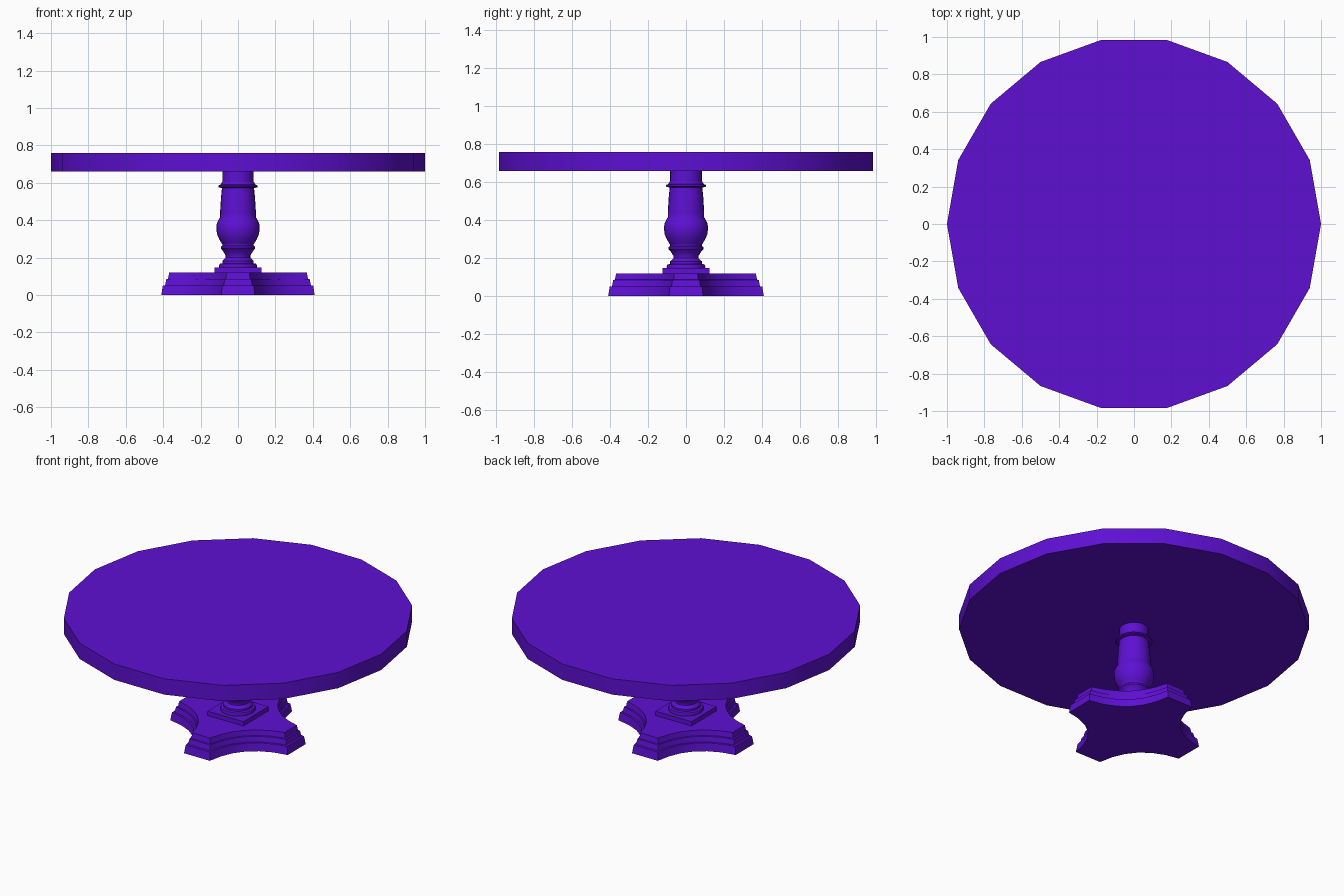
import bpy, bmesh
from math import sin, cos, pi, radians

if "Cube" in bpy.data.objects:
    bpy.data.objects.remove(bpy.data.objects["Cube"])

mat = bpy.data.materials.new("violet")
mat.diffuse_color = (0.11, 0.005, 0.65, 1)
mat.use_nodes = True
mat.node_tree.nodes["Principled BSDF"].inputs["Base Color"].default_value = mat.diffuse_color


def loft(name, rings):
    """Skin a stack of equal-length rings and cap both ends."""
    bm = bmesh.new()
    loops = [[bm.verts.new(p) for p in ring] for ring in rings]
    n = len(loops[0])
    for a, b in zip(loops, loops[1:]):
        for i in range(n):
            j = (i + 1) % n
            bm.faces.new((a[i], a[j], b[j], b[i]))
    bm.faces.new(loops[0][::-1])
    bm.faces.new(loops[-1])
    bmesh.ops.recalc_face_normals(bm, faces=bm.faces)
    me = bpy.data.meshes.new(name)
    bm.to_mesh(me)
    bm.free()
    ob = bpy.data.objects.new(name, me)
    bpy.context.collection.objects.link(ob)
    me.materials.append(mat)
    bpy.ops.object.select_all(action='DESELECT')
    ob.select_set(True)
    bpy.context.view_layer.objects.active = ob
    bpy.ops.object.shade_smooth_by_angle(angle=radians(32))
    return ob


def circle(r, z, n, start=0.0):
    return [(r * cos(start + 2 * pi * i / n), r * sin(start + 2 * pi * i / n), z)
            for i in range(n)]


def cross(inset, z, steps=6):
    """Four-armed outline with flat ends and concave sides."""
    end, half, mid = 0.41 - inset, 0.09 - 0.7 * inset, 0.265 - 0.7 * inset
    chord = (end + half) / 2 ** 0.5
    span = (end - half) / 2 ** 0.5
    pts = []
    for k in range(4):
        a = pi / 4 + k * pi / 2
        for i in range(steps + 1):
            t = 2 * i / steps - 1
            u, v = mid + (chord - mid) * t * t, span * t
            pts.append((u * cos(a) - v * sin(a), u * sin(a) + v * cos(a), z))
    return pts


# Round top with 18 sides
loft("table_top", [circle(1, 0.66, 18), circle(1, 0.76, 18)])

# Turned column
profile = [(0.100, 0.145), (0.102, 0.155), (0.098, 0.167), (0.084, 0.170),
           (0.084, 0.183), (0.076, 0.190), (0.066, 0.200), (0.066, 0.212),
           (0.076, 0.228), (0.084, 0.240), (0.092, 0.248), (0.092, 0.258),
           (0.084, 0.264), (0.084, 0.272), (0.100, 0.297), (0.112, 0.325),
           (0.116, 0.355), (0.114, 0.380), (0.104, 0.402), (0.096, 0.415),
           (0.096, 0.440), (0.091, 0.520), (0.086, 0.572), (0.103, 0.576),
           (0.106, 0.581), (0.103, 0.587), (0.094, 0.590), (0.084, 0.605),
           (0.083, 0.665)]
loft("column", [circle(r, z, 24) for r, z in profile])

# Square plinth under the column
loft("plinth", [circle(0.125 * 2 ** 0.5, z, 4, pi / 4) for z in (0.115, 0.148)])

# Stepped four-armed foot
steps = [(0, 0), (0.008, 0.05), (0.020, 0.052), (0.027, 0.085),
         (0.036, 0.087), (0.042, 0.12)]
loft("base_foot", [cross(e, z) for e, z in steps])
